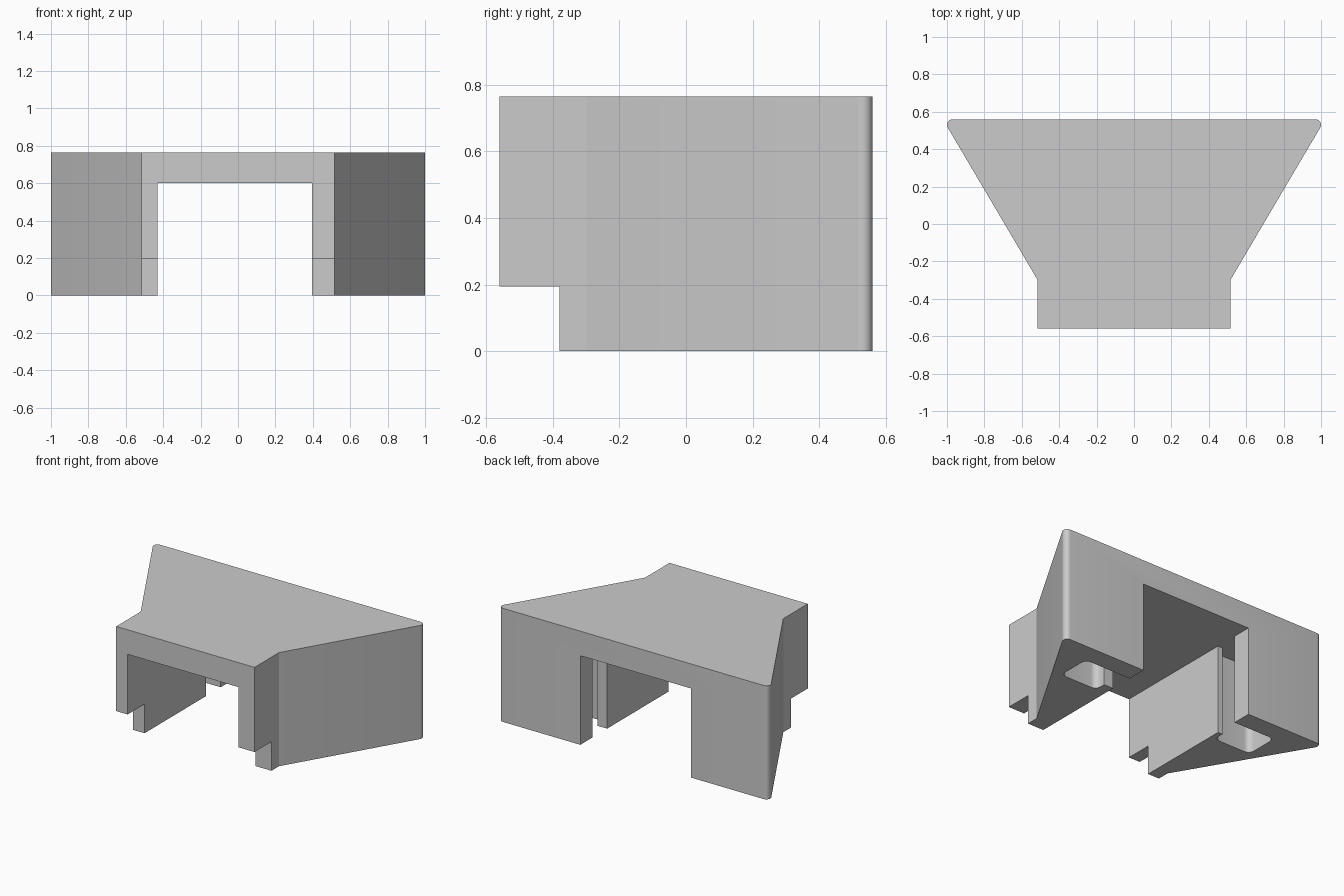
import bpy
import bmesh
import math
from mathutils import Vector

cube = bpy.data.objects.get("Cube")
if cube:
    bpy.data.objects.remove(cube, do_unlink=True)

# Single plain grey
grey = bpy.data.materials.new("light_grey")
grey.use_nodes = True
colour = (0.6, 0.6, 0.6, 1)
grey.diffuse_color = colour
grey.node_tree.nodes["Principled BSDF"].inputs["Base Color"].default_value = colour


def fillet(corners, steps=8):
    """Turn (x, y, radius) corners into an outline with rounded corners."""
    out = []
    for i, (x, y, r) in enumerate(corners):
        p = Vector((x, y))
        if r == 0:
            out.append(p)
            continue
        before = (Vector(corners[i - 1][:2]) - p).normalized()
        after = (Vector(corners[(i + 1) % len(corners)][:2]) - p).normalized()
        half = before.angle(after) / 2
        centre = p + (before + after).normalized() * r / math.sin(half)
        start = (p + before * r / math.tan(half) - centre).normalized()
        end = (p + after * r / math.tan(half) - centre).normalized()
        out += [centre + start.slerp(end, k / steps).normalized() * r for k in range(steps + 1)]
    return out


def prism(name, outline, bottom, top):
    """Extrude a plan outline between two heights."""
    bm = bmesh.new()
    face = bm.faces.new([bm.verts.new((p[0], p[1], bottom)) for p in outline])
    moved = bmesh.ops.extrude_face_region(bm, geom=[face])["geom"]
    verts = [v for v in moved if isinstance(v, bmesh.types.BMVert)]
    bmesh.ops.translate(bm, verts=verts, vec=(0, 0, top - bottom))
    bmesh.ops.recalc_face_normals(bm, faces=bm.faces)
    mesh = bpy.data.meshes.new(name)
    bm.to_mesh(mesh)
    bm.free()
    mesh.materials.append(grey)
    obj = bpy.data.objects.new(name, mesh)
    bpy.context.collection.objects.link(obj)
    return obj


def rectangle(x0, x1, y0, y1):
    return [(x0, y0), (x1, y0), (x1, y1), (x0, y1)]


def mirrored(points):
    return [(-p[0], p[1]) for p in reversed(points)]


HEIGHT, CEILING = 0.765, 0.6

# Flared body with rounded rear corners
half_plan = fillet([(0.515, -0.56, 0), (0.515, -0.3, 0), (1.022, 0.56, 0.03), (0, 0.56, 0)])[:-1]
body = prism("bracket_body", half_plan + mirrored(half_plan), 0, HEIGHT)

# Rounded pocket with a narrower slot opening into the channel
pocket = fillet([(0.3, 0.43, 0), (0.74, 0.43, 0.04), (0.74, 0.2, 0.04),
                 (0.465, 0.2, 0.04), (0.465, 0.275, 0), (0.3, 0.275, 0)])

cutters = [
    prism("channel_cutter", rectangle(-0.43, 0.395, -1, 1), -0.2, CEILING),
    prism("front_notch_cutter", rectangle(-1, 1, -1, -0.38), -0.2, 0.195),
    prism("left_pocket_cutter", pocket, -0.2, CEILING),
    prism("right_pocket_cutter", mirrored(pocket), -0.2, CEILING),
]
for cutter in cutters:
    cutter.hide_render = True
    cut = body.modifiers.new(cutter.name, "BOOLEAN")
    cut.operation = "DIFFERENCE"
    cut.solver = "EXACT"
    cut.object = cutter

# Bake the cuts and drop the cutters
bpy.context.view_layer.update()
depsgraph = bpy.context.evaluated_depsgraph_get()
result = bpy.data.meshes.new_from_object(body.evaluated_get(depsgraph))
body.modifiers.clear()
body.data = result
for cutter in cutters:
    bpy.data.objects.remove(cutter, do_unlink=True)

# Smooth the rounded corners, keep the other edges sharp
bpy.ops.object.select_all(action="DESELECT")
body.select_set(True)
bpy.context.view_layer.objects.active = body
bpy.ops.object.shade_smooth_by_angle(angle=math.radians(25))
